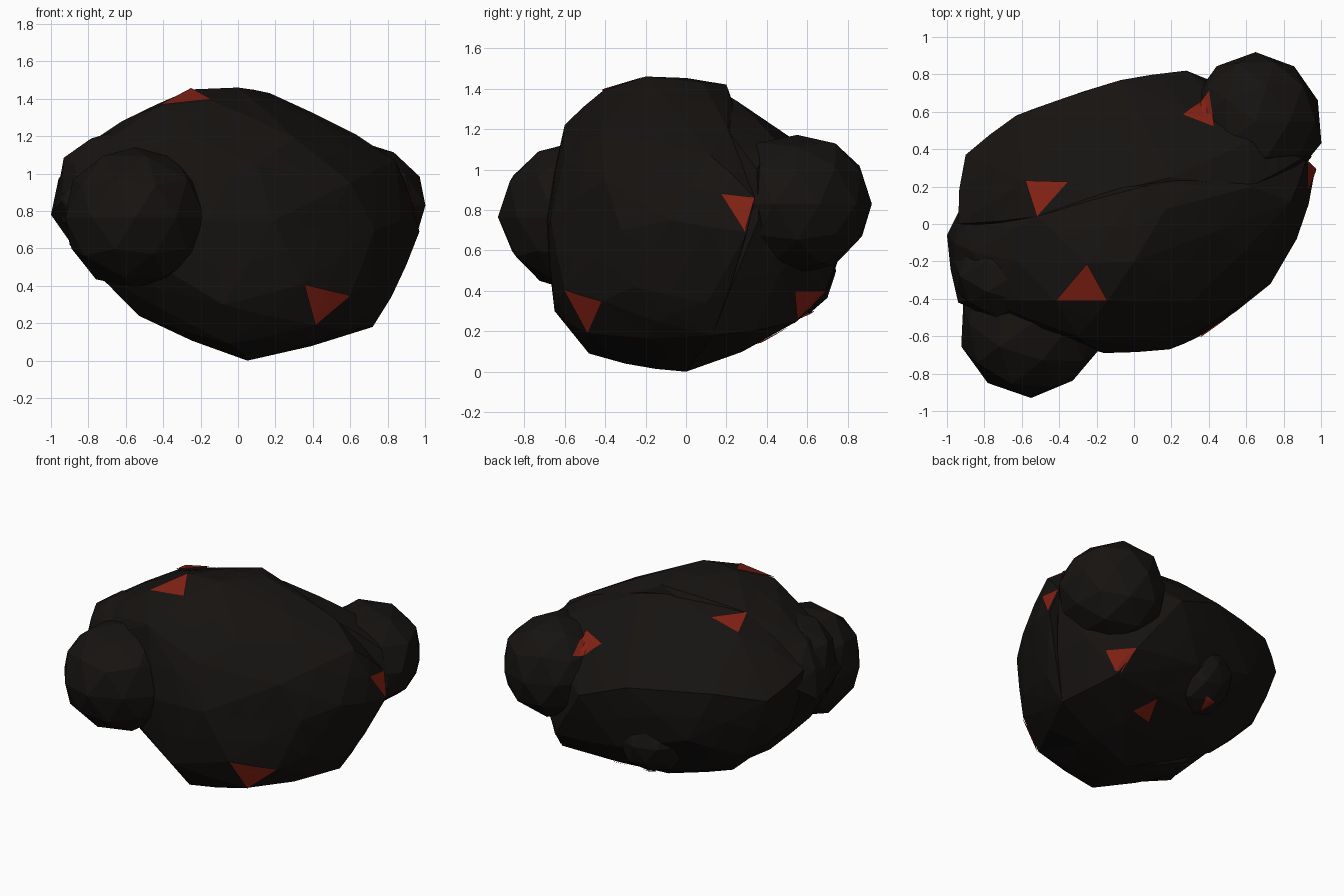
import bpy, bmesh, random
from mathutils import Vector
from mathutils.bvhtree import BVHTree

if "Cube" in bpy.data.objects:
    bpy.data.objects.remove(bpy.data.objects["Cube"])

random.seed(4)
trees = []


def material(name, rgb):
    m = bpy.data.materials.new(name)
    m.diffuse_color = (*rgb, 1)
    m.use_nodes = True
    m.node_tree.nodes["Principled BSDF"].inputs["Base Color"].default_value = m.diffuse_color
    return m


ROCK = material("dark_rock", (0.008, 0.0065, 0.0055))
RED = material("red_patch", (0.22, 0.015, 0.007))


def finish(bm, name, mat):
    bmesh.ops.recalc_face_normals(bm, faces=bm.faces)
    me = bpy.data.meshes.new(name)
    bm.to_mesh(me)
    me.materials.append(mat)
    ob = bpy.data.objects.new(name, me)
    bpy.context.collection.objects.link(ob)
    if mat is ROCK:
        trees.append(BVHTree.FromBMesh(bm))
    bm.free()


def hull(name, pts):
    bm = bmesh.new()
    for p in pts:
        bm.verts.new(p)
    r = bmesh.ops.convex_hull(bm, input=bm.verts)
    junk = {g for g in r["geom_interior"] + r["geom_unused"]
            if isinstance(g, bmesh.types.BMVert)}
    bmesh.ops.delete(bm, geom=list(junk), context='VERTS')
    # break the long facets into smaller, slightly bulging ones
    bm.normal_update()
    long_edges = [e for e in bm.edges if e.calc_length() > 0.3]
    bmesh.ops.subdivide_edges(bm, edges=long_edges, cuts=1, smooth=0.13)
    bmesh.ops.triangulate(bm, faces=bm.faces)
    finish(bm, name, ROCK)


def lump(name, centre, radii, rough=0.035):
    bm = bmesh.new()
    bmesh.ops.create_icosphere(bm, subdivisions=2, radius=1)
    for v in bm.verts:
        k = 1 + random.uniform(-rough, rough)
        v.co = Vector(c + r * k * a for c, r, a in zip(centre, radii, v.co))
    finish(bm, name, ROCK)


def patch(name, tri):
    # red triangle laid onto whatever rock surface lies beneath it
    a, b, c = map(Vector, tri)
    n = (b - a).cross(c - a).normalized()
    if n.dot((a + b + c) / 3 - Vector((0, 0, 0.75))) < 0:
        n.negate()
    bm = bmesh.new()
    bm.faces.new([bm.verts.new(p) for p in (a, b, c)])
    bmesh.ops.subdivide_edges(bm, edges=bm.edges, cuts=5, use_grid_fill=True)
    bmesh.ops.triangulate(bm, faces=bm.faces)
    for v in bm.verts:
        start = v.co + n * 0.3
        hits = [h for h in (t.ray_cast(start, -n) for t in trees) if h[0]]
        if hits:
            v.co = min(hits, key=lambda h: h[3])[0] + n * 0.008
    finish(bm, name, RED)


# main front mass with the high ridge
hull("front_mass", [
    (-.25, -.21, 1.45), (0, -.2, 1.46), (.17, .08, 1.43), (.05, .2, 1.42),
    (-.42, -.41, 1.36), (-.14, -.41, 1.39), (-.52, .04, 1.31), (-.3, -.6, 1.22),
    (.36, .24, 1.28), (.63, .2, 1.21), (.3, -.42, 1.19), (.1, -.6, 1.05),
    (.19, -.67, .75), (-.16, -.69, .75), (.35, -.6, .41), (-.08, -.65, .3),
    (.41, -.48, .19), (.6, -.41, .35), (-.05, -.48, .09), (.05, 0, 0),
    (.03, -.3, .04), (.72, .13, .18), (.73, -.32, .7), (.6, -.4, .95),
    (.87, -.08, .75), (.92, .17, .88), (.92, .34, .86), (.97, .3, .69),
    (.82, .1, .34), (.84, .12, 1.07), (-.53, -.2, .24), (-.78, -.3, .5),
    (-1, -.06, .78), (-.96, -.1, .97), (-.86, -.15, 1.12), (-.62, -.2, 1.28),
    (-.92, .1, .9), (.45, -.52, .7), (.72, -.26, .42), (-.94, -.42, .85),
    (-.8, -.4, 1.1), (-.38, .05, .17)])

# rear mass, lower and sloping backward
hull("back_mass", [
    (-.58, .23, 1.25), (-.35, .22, 1.29), (-.52, .04, 1.31), (0, .2, 1.37),
    (.2, .25, 1.34), (-.9, .37, .9), (-.63, .58, .96), (-.07, .77, .93),
    (.28, .82, .8), (-.9, .1, .62), (-.7, .37, .46), (-.5, .18, .23),
    (-.45, .63, .6), (.05, 0, 0), (.35, .4, .2), (.62, .51, .4), (.55, .69, .4),
    (.6, .55, .25), (.72, .13, .18), (.05, .71, .45), (-.1, .48, .25),
    (.4, .46, 1.14), (.62, .44, 1.15), (.9, .35, 1.0), (.95, .36, .75),
    (.62, .2, 1.2), (-.94, 0, 1.0), (-.2, 0, 1.38)])

# rounded boulders growing out of the sides
lump("front_left_boulder", (-.55, -.535, .765), (.39, .385, .38))
lump("back_right_boulder", (.65, .55, .83), (.36, .37, .345))
lump("left_shoulder", (-.65, -.28, .9), (.32, .27, .34))
lump("underside_bump", (-.1, .5, .5), (.25, .24, .25))

# red triangular patches
for name, tri in {
    "red_patch_ridge": [(-.42, -.41, 1.36), (-.25, -.21, 1.45), (-.14, -.41, 1.39)],
    "red_patch_rear_top": [(-.58, .23, 1.25), (-.35, .22, 1.29), (-.52, .04, 1.32)],
    "red_patch_boulder": [(.26, .58, 1.08), (.4, .72, 1.02), (.43, .52, 1.12)],
    "red_patch_right": [(.92, .17, .88), (.92, .34, .86), (.97, .29, .69)],
    "red_patch_front": [(.35, -.6, .41), (.6, -.41, .35), (.41, -.48, .19)],
    "red_patch_back_right": [(.62, .51, .4), (.55, .69, .4), (.6, .55, .24)],
    "red_patch_underside": [(.16, .34, .14), (.32, .36, .18), (.22, .5, .24)],
    "red_patch_rear_low": [(-.18, .58, .34), (-.08, .6, .34), (-.12, .5, .26)],
}.items():
    patch(name, tri)
